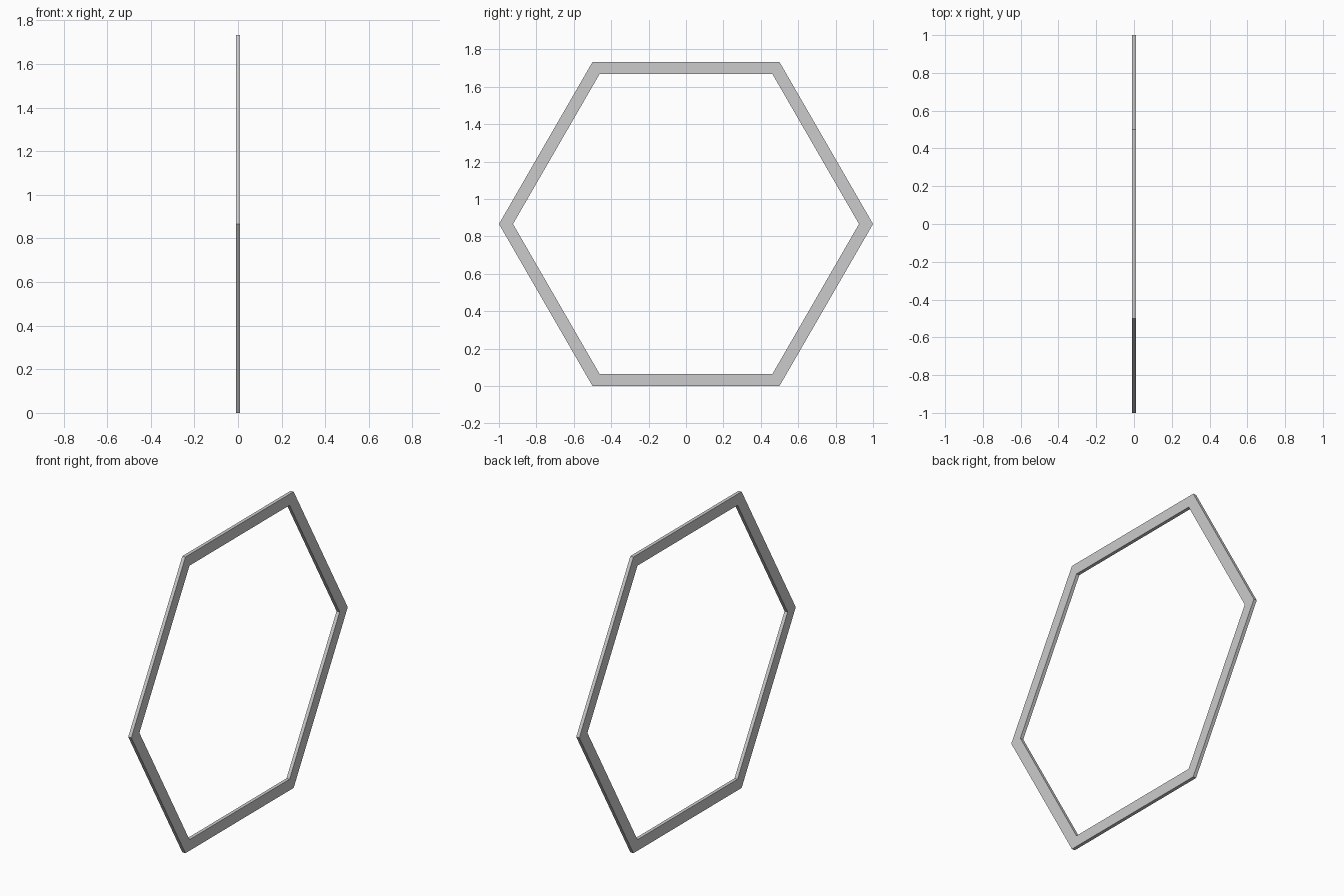
import bpy, bmesh
from math import cos, sin, pi, sqrt

if "Cube" in bpy.data.objects:
    bpy.data.objects.remove(bpy.data.objects["Cube"])

OUTER, INNER, DEPTH, SIDES = 1.0, 0.925, 0.02, 6

bm = bmesh.new()


def ring(radius, x):
    """Hexagon of vertices in the YZ plane, resting its flat side on z = 0."""
    return [bm.verts.new((x, radius * cos(2 * pi * i / SIDES),
                          sqrt(3) / 2 * OUTER + radius * sin(2 * pi * i / SIDES)))
            for i in range(SIDES)]


# Rectangular cross-section swept around the hexagon with mitred corners
h = DEPTH / 2
loops = [ring(OUTER, -h), ring(OUTER, h), ring(INNER, h), ring(INNER, -h)]
for k in range(4):
    a, b = loops[k], loops[(k + 1) % 4]
    for i in range(SIDES):
        j = (i + 1) % SIDES
        bm.faces.new((a[i], a[j], b[j], b[i]))
bmesh.ops.recalc_face_normals(bm, faces=bm.faces[:])

mesh = bpy.data.meshes.new("hexagon_frame")
bm.to_mesh(mesh)
bm.free()
bpy.context.collection.objects.link(bpy.data.objects.new("hexagon_frame", mesh))
